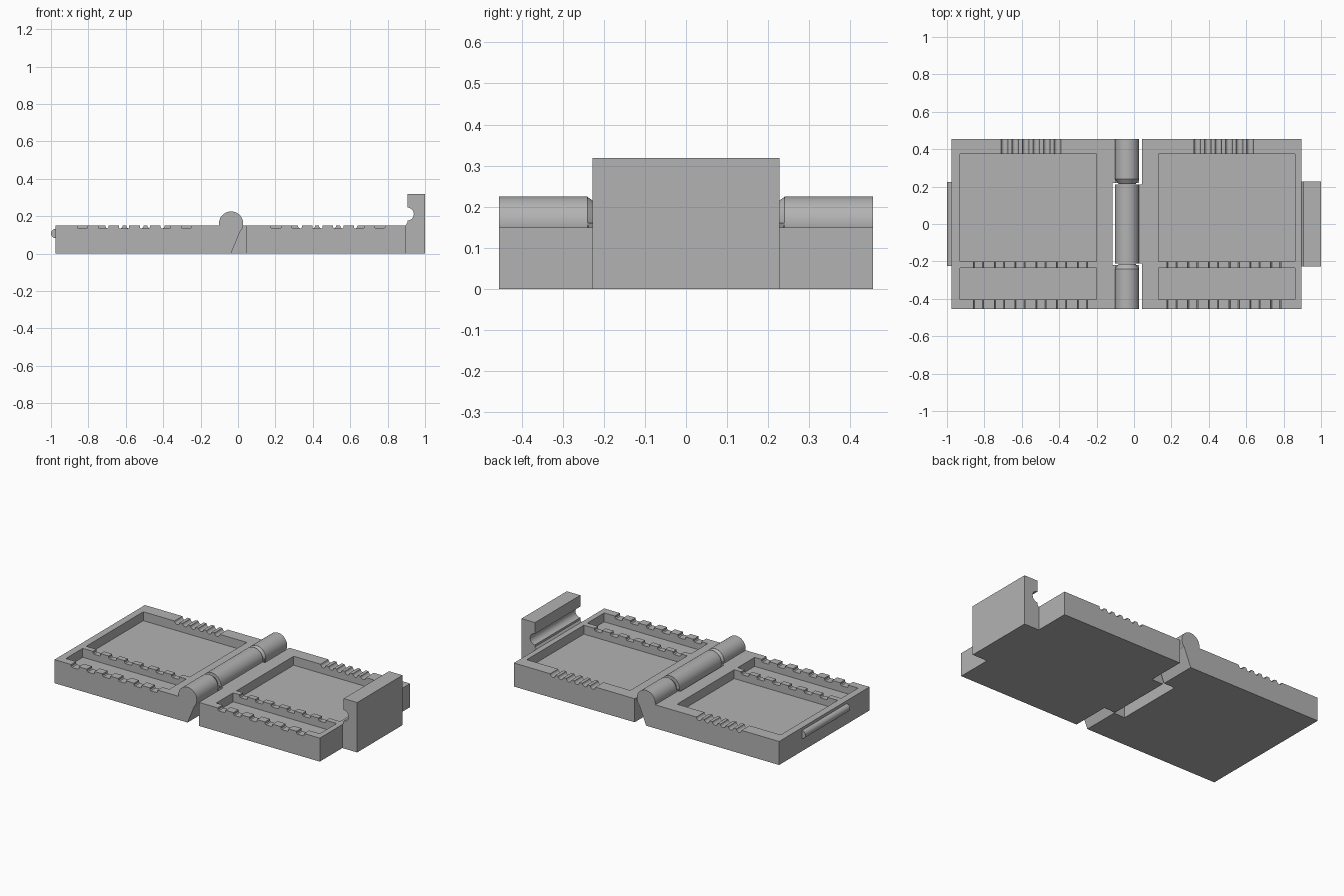
import bpy, bmesh, math

if "Cube" in bpy.data.objects:
    bpy.data.objects.remove(bpy.data.objects["Cube"])

grey = bpy.data.materials.new("grey plastic")
grey.diffuse_color = (0.45, 0.45, 0.45, 1)
grey.use_nodes = True
grey.node_tree.nodes["Principled BSDF"].inputs["Base Color"].default_value = grey.diffuse_color

HX, HZ, HR = -0.037, 0.16, 0.065   # hinge axis and radius
H, D = 0.15, 0.455                 # tray height, half depth


def arc(cx, cz, r, a0, a1, n):
    return [(cx + r * math.cos(math.radians(a0 + (a1 - a0) * i / n)),
             cz + r * math.sin(math.radians(a0 + (a1 - a0) * i / n))) for i in range(n + 1)]


def rect(x0, x1, z0, z1):
    return [(x0, z0), (x1, z0), (x1, z1), (x0, z1)]


def prisms(name, parts):
    """One object from a list of (xz profile, y0, y1)."""
    bm = bmesh.new()
    for profile, y0, y1 in parts:
        a = [bm.verts.new((x, y0, z)) for x, z in profile]
        b = [bm.verts.new((x, y1, z)) for x, z in profile]
        n = len(a)
        bm.faces.new(a)
        bm.faces.new(b[::-1])
        for i in range(n):
            j = (i + 1) % n
            bm.faces.new((a[j], a[i], b[i], b[j]))
    bmesh.ops.recalc_face_normals(bm, faces=bm.faces)
    me = bpy.data.meshes.new(name)
    bm.to_mesh(me)
    bm.free()
    me.materials.append(grey)
    ob = bpy.data.objects.new(name, me)
    bpy.context.collection.objects.link(ob)
    return ob


def activate(ob):
    bpy.ops.object.select_all(action='DESELECT')
    ob.select_set(True)
    bpy.context.view_layer.objects.active = ob


def smooth(ob):
    activate(ob)
    bpy.ops.object.shade_smooth_by_angle(angle=math.radians(30))


def cut(ob, parts):
    cutter = prisms("cutter", parts)
    cutter.hide_render = True
    mod = ob.modifiers.new("cut", 'BOOLEAN')
    mod.operation, mod.solver, mod.object = 'DIFFERENCE', 'EXACT', cutter
    activate(ob)
    bpy.ops.object.modifier_apply(modifier=mod.name)
    bpy.data.objects.remove(cutter)


def tray(name, x0, x1, px, notch_x, groove_x):
    ob = prisms(name, [(rect(x0, x1, 0, H), -D, D)])
    # large and small pockets
    pocket = rect(px, px + 0.73, 0.093, 0.2)
    cut(ob, [(pocket, -0.20, 0.375), (pocket, -0.235, -0.405)])
    # square notches across the two front walls, round grip grooves at the back
    cuts = []
    for i in range(6):
        x = notch_x + 0.111 * i
        cuts.append(([(x - 0.027, 0.17), (x - 0.027, 0.139), (x - 0.021, 0.133),
                      (x + 0.021, 0.133), (x + 0.027, 0.139), (x + 0.027, 0.17)], -0.48, -0.19))
        x = groove_x + 0.0565 * i
        cuts.append((arc(x, H, 0.018, 180, 360, 8) + [(x + 0.018, 0.17), (x - 0.018, 0.17)],
                     0.36, 0.48))
    cut(ob, cuts)
    smooth(ob)


tray("left_tray", -0.975, -0.115, -0.93, -0.831, -0.692)
tray("right_tray", 0.043, 0.895, 0.13, 0.203, 0.338)

# outer hinge knuckles on the left tray: wedge web below a barrel
web = [(-0.115, 0), (HX, 0), (HX + HR, HZ), (HX - HR, HZ), (HX - HR, H), (-0.115, H)]
barrel = arc(HX, HZ, HR, 0, 360, 48)[:-1]
for side, label in ((-1, "front"), (1, "back")):
    smooth(prisms(label + "_knuckle",
                  [(web, side * 0.22, side * D), (barrel, side * 0.24, side * D)]))
    # tapered end of the barrel
    bpy.ops.mesh.primitive_cone_add(vertices=48, radius1=HR, radius2=0.045, depth=0.028,
                                    location=(HX, side * 0.227, HZ),
                                    rotation=(side * math.pi / 2, 0, 0))
    cone = bpy.context.object
    cone.name = label + "_knuckle_taper"
    cone.data.materials.append(grey)
    smooth(cone)

# middle knuckle on the right tray, leaning the other way
mid_web = [(0.043, 0), (HX, 0), (HX - HR, HZ), (HX + HR, HZ), (HX + HR, H), (0.043, H)]
smooth(prisms("middle_knuckle", [(mid_web, -0.21, 0.21), (barrel, -0.212, 0.212)]))

# clasp: upright catch with a round groove, and the matching rib
catch = ([(0.895, 0), (1, 0), (1, 0.318), (0.905, 0.318)]
         + arc(0.905, 0.211, 0.035, 90, -90, 16) + [(0.905, 0.163), (0.895, H)])
smooth(prisms("clasp_catch", [(catch, -0.228, 0.228)]))
smooth(prisms("clasp_rib", [(arc(-0.975, 0.107, 0.025, 90, 270, 16), -0.225, 0.225)]))
